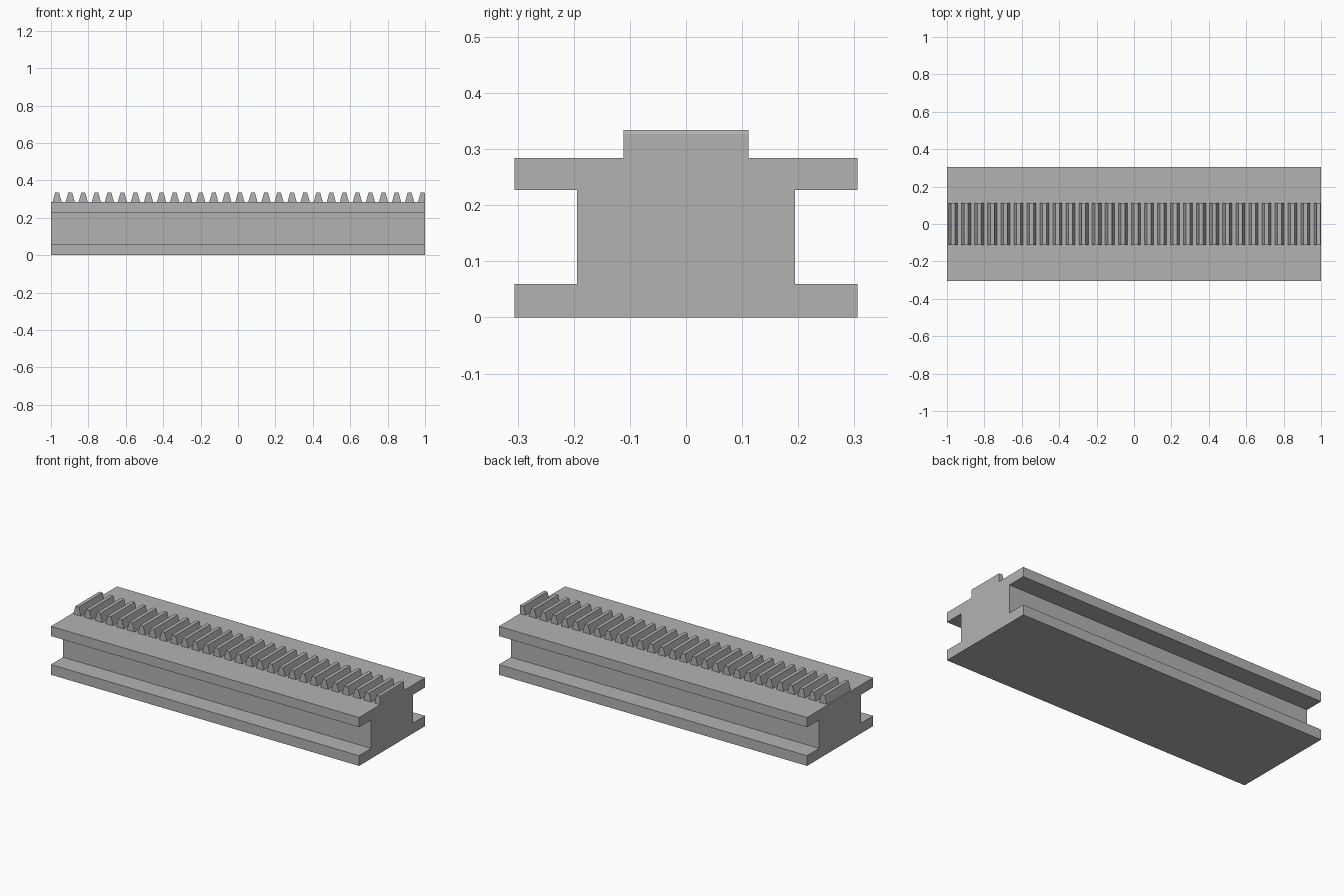
import bpy
import bmesh
from mathutils import Vector

cube = bpy.data.objects.get("Cube")
if cube:
    bpy.data.objects.remove(cube, do_unlink=True)

steel = bpy.data.materials.new("grey_steel")
steel.use_nodes = True
steel.diffuse_color = (0.45, 0.45, 0.45, 1)
steel.node_tree.nodes["Principled BSDF"].inputs["Base Color"].default_value = steel.diffuse_color

HALF_LENGTH = 1.0
RAIL_TOP = 0.284
TOOTH_TOP = 0.334
TOOTH_HALF_DEPTH = 0.111
PITCH = 0.0698
FIRST_TOOTH = -0.967
TOOTH_COUNT = 29
ROOT, TIP = 0.0245, 0.0105  # half widths of a tooth


def add_prism(bm, outline, direction):
    """Extrude a closed outline of 3D points along a direction."""
    face = bm.faces.new([bm.verts.new(p) for p in outline])
    moved = bmesh.ops.extrude_face_region(bm, geom=[face])["geom"]
    verts = [g for g in moved if isinstance(g, bmesh.types.BMVert)]
    bmesh.ops.translate(bm, verts=verts, vec=Vector(direction))


def finish(bm, name):
    bmesh.ops.recalc_face_normals(bm, faces=bm.faces)
    mesh = bpy.data.meshes.new(name)
    bm.to_mesh(mesh)
    bm.free()
    mesh.materials.append(steel)
    obj = bpy.data.objects.new(name, mesh)
    bpy.context.collection.objects.link(obj)
    return obj


# Rail body: half of the I section, mirrored and swept along x
half = [(0.306, 0), (0.306, 0.06), (0.194, 0.06),
        (0.194, 0.227), (0.306, 0.227), (0.306, RAIL_TOP)]
section = half + [(-y, z) for y, z in reversed(half)]
bm = bmesh.new()
add_prism(bm, [(-HALF_LENGTH, y, z) for y, z in section], (2 * HALF_LENGTH, 0, 0))
finish(bm, "rail_body")

# Rack teeth: tapered ridges, the last one cut off flush with the rail end
bm = bmesh.new()
for i in range(TOOTH_COUNT):
    x = FIRST_TOOTH + i * PITCH
    profile = [(x - ROOT, RAIL_TOP), (x + ROOT, RAIL_TOP),
               (x + TIP, TOOTH_TOP), (x - TIP, TOOTH_TOP)]
    add_prism(bm, [(px, -TOOTH_HALF_DEPTH, z) for px, z in profile],
              (0, 2 * TOOTH_HALF_DEPTH, 0))
cut = bmesh.ops.bisect_plane(bm, geom=bm.verts[:] + bm.edges[:] + bm.faces[:],
                             plane_co=(HALF_LENGTH, 0, 0), plane_no=(1, 0, 0),
                             clear_outer=True)["geom_cut"]
bmesh.ops.holes_fill(bm, edges=[g for g in cut if isinstance(g, bmesh.types.BMEdge)])
finish(bm, "rack_teeth")
